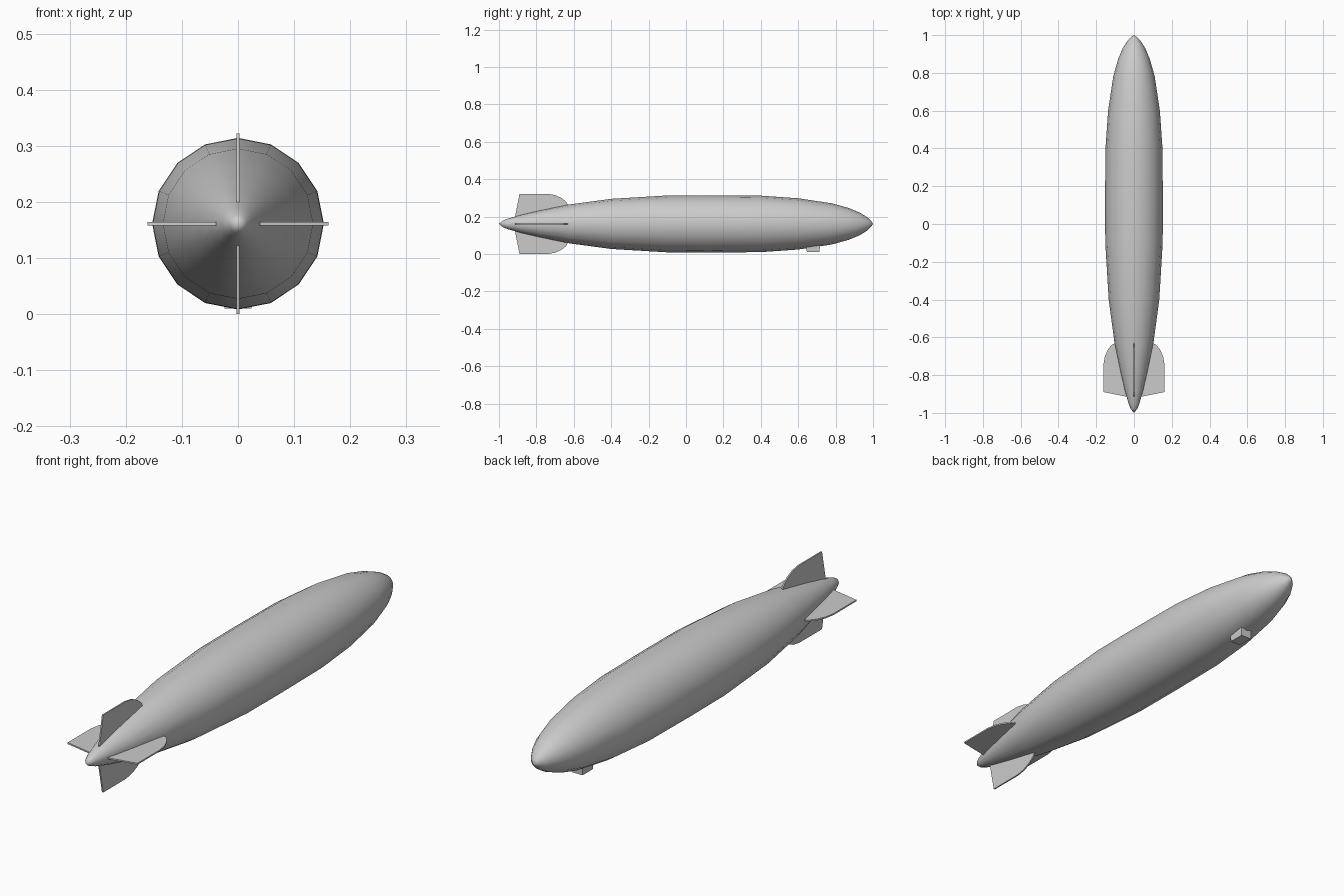
import bpy, bmesh, math
from mathutils import Matrix, Vector

if "Cube" in bpy.data.objects:
    bpy.data.objects.remove(bpy.data.objects["Cube"])

CZ = 0.161  # height of the hull axis


def finish(name, bm, angle):
    bmesh.ops.recalc_face_normals(bm, faces=bm.faces)
    me = bpy.data.meshes.new(name)
    bm.to_mesh(me)
    bm.free()
    ob = bpy.data.objects.new(name, me)
    bpy.context.collection.objects.link(ob)
    bpy.ops.object.select_all(action='DESELECT')
    ob.select_set(True)
    bpy.context.view_layer.objects.active = ob
    bpy.ops.object.shade_smooth_by_angle(angle=math.radians(angle))
    return ob


# Hull: sixteen-sided lathe along y, given as (y, radius)
profile = [(-0.98, 0.017), (-0.95, 0.029), (-0.88, 0.049), (-0.78, 0.072),
           (-0.63, 0.103), (-0.4, 0.134), (-0.1, 0.152), (0.12, 0.153),
           (0.4, 0.151), (0.6, 0.137), (0.78, 0.110), (0.87, 0.085),
           (0.93, 0.060), (0.97, 0.035), (0.99, 0.015)]
N = 16
bm = bmesh.new()
rings = []
for y, r in profile:
    rings.append([bm.verts.new((r * math.cos(2 * math.pi * i / N), y,
                                CZ + r * math.sin(2 * math.pi * i / N)))
                  for i in range(N)])
for a, b in zip(rings, rings[1:]):
    for i in range(N):
        j = (i + 1) % N
        bm.faces.new((a[i], a[j], b[j], b[i]))
for ring, y in ((rings[0], -1.0), (rings[-1], 1.0)):
    tip = bm.verts.new((0, y, CZ))
    for i in range(N):
        bm.faces.new((ring[i], ring[(i + 1) % N], tip))
finish("hull", bm, 60)

# Tail fins: one outline (y, distance from axis), turned around the axis
outline = [(-0.915, 0.03), (-0.91, 0.058), (-0.89, 0.161), (-0.74, 0.161),
           (-0.70, 0.154), (-0.665, 0.138), (-0.64, 0.118), (-0.63, 0.098),
           (-0.64, 0.06)]
T = 0.003
for k, name in enumerate(("top_fin", "right_fin", "bottom_fin", "left_fin")):
    bm = bmesh.new()
    # keep the inner edge buried in the hull
    pts = [(y, r) for y, r in outline[1:]]
    face = bm.faces.new([bm.verts.new((-T, y, r)) for y, r in pts])
    ext = bmesh.ops.extrude_face_region(bm, geom=[face])
    bmesh.ops.translate(bm, vec=(2 * T, 0, 0),
                        verts=[v for v in ext["geom"] if isinstance(v, bmesh.types.BMVert)])
    # root at the trailing edge reaches into the hull
    for v in bm.verts:
        if abs(v.co.y + 0.91) < 1e-4:
            v.co.y, v.co.z = -0.915, 0.035
    bmesh.ops.transform(bm, verts=bm.verts,
                        matrix=Matrix.Translation((0, 0, CZ)) @ Matrix.Rotation(k * math.pi / 2, 4, 'Y'))
    finish(name, bm, 30)

# Gondola: small tapered box under the nose
bm = bmesh.new()
bmesh.ops.create_cube(bm, size=1)
for v in bm.verts:
    low = v.co.z < 0
    v.co = Vector((math.copysign(0.024 if low else 0.027, v.co.x),
                   0.68 + math.copysign(0.034 if low else 0.037, v.co.y),
                   0.010 if low else 0.06))
finish("gondola", bm, 30)
